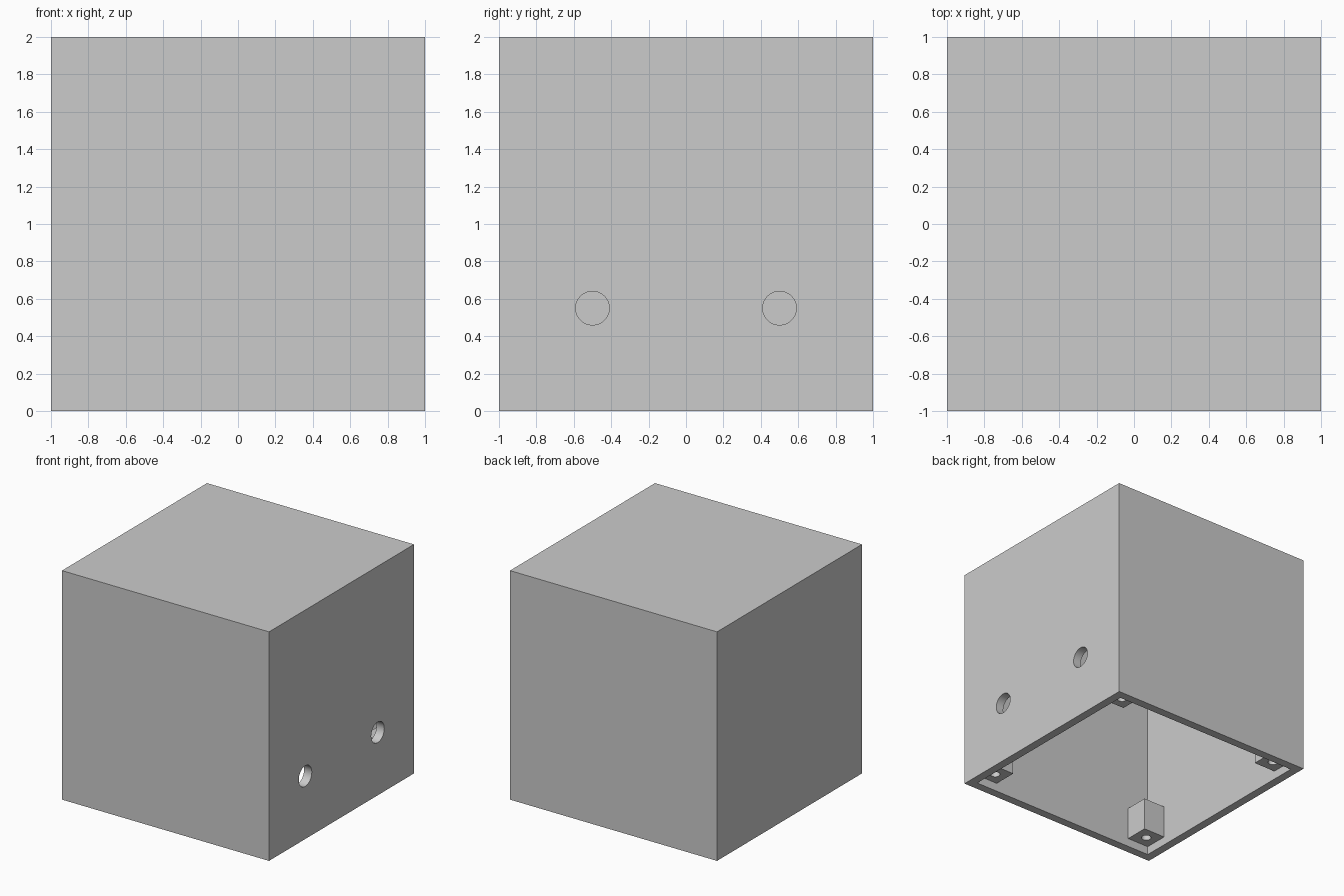
import bpy, bmesh
from mathutils import Matrix, Vector

if "Cube" in bpy.data.objects:
    bpy.data.objects.remove(bpy.data.objects["Cube"], do_unlink=True)

WALL = 0.075      # wall thickness, also the recess of the screw posts
POST = 0.212      # screw post width
POST_H = 0.29     # screw post height

grey = bpy.data.materials.new("plain grey")
grey.use_nodes = True
grey.diffuse_color = (0.6, 0.6, 0.6, 1)
grey.node_tree.nodes["Principled BSDF"].inputs["Base Color"].default_value = (0.6, 0.6, 0.6, 1)


def finish(name, bm):
    mesh = bpy.data.meshes.new(name)
    bm.to_mesh(mesh)
    bm.free()
    mesh.materials.append(grey)
    obj = bpy.data.objects.new(name, mesh)
    bpy.context.collection.objects.link(obj)
    return obj


def box(name, low, high):
    low, high = Vector(low), Vector(high)
    bm = bmesh.new()
    bmesh.ops.create_cube(bm, size=1, matrix=Matrix.Translation((low + high) / 2)
                          @ Matrix.Diagonal((*(high - low), 1)))
    return finish(name, bm)


def cylinder(name, centre, radius, depth, axis):
    bm = bmesh.new()
    turn = Vector((0, 0, 1)).rotation_difference(Vector(axis)).to_matrix().to_4x4()
    bmesh.ops.create_cone(bm, cap_ends=True, segments=48, radius1=radius, radius2=radius,
                          depth=depth, matrix=Matrix.Translation(centre) @ turn)
    return finish(name, bm)


def combine(target, tool, operation):
    mod = target.modifiers.new(tool.name, "BOOLEAN")
    mod.operation = operation
    mod.solver = "EXACT"
    mod.object = tool
    bpy.context.view_layer.objects.active = target
    bpy.ops.object.modifier_apply(modifier=mod.name)
    bpy.data.objects.remove(tool, do_unlink=True)


# Hollow box, open underneath
inner = 1 - WALL
case = box("enclosure", (-1, -1, 0), (1, 1, 2))
combine(case, box("cavity", (-inner, -inner, -0.2), (inner, inner, 2 - WALL)), "DIFFERENCE")

# Drilled screw posts in the four corners, set in from the open edge
mid = inner - POST / 2
for sx in (-1, 1):
    for sy in (-1, 1):
        half = Vector((POST / 2 + 0.01, POST / 2 + 0.01, 0))
        centre = Vector((sx * (mid + 0.01), sy * (mid + 0.01), WALL))
        post = box("post", centre - half, centre + half + Vector((0, 0, POST_H)))
        combine(case, post, "UNION")
        drill = cylinder("drill", (sx * mid, sy * mid, WALL + POST_H / 2), 0.04,
                         POST_H + 0.1, (0, 0, 1))
        combine(case, drill, "DIFFERENCE")

# Two round cable holes through one side
for y in (-0.5, 0.5):
    combine(case, cylinder("cable_hole", (1, y, 0.55), 0.09, 0.4, (1, 0, 0)), "DIFFERENCE")

# Smooth bores, crisp box edges
case.select_set(True)
bpy.context.view_layer.objects.active = case
bpy.ops.object.shade_smooth_by_angle(angle=0.6)
